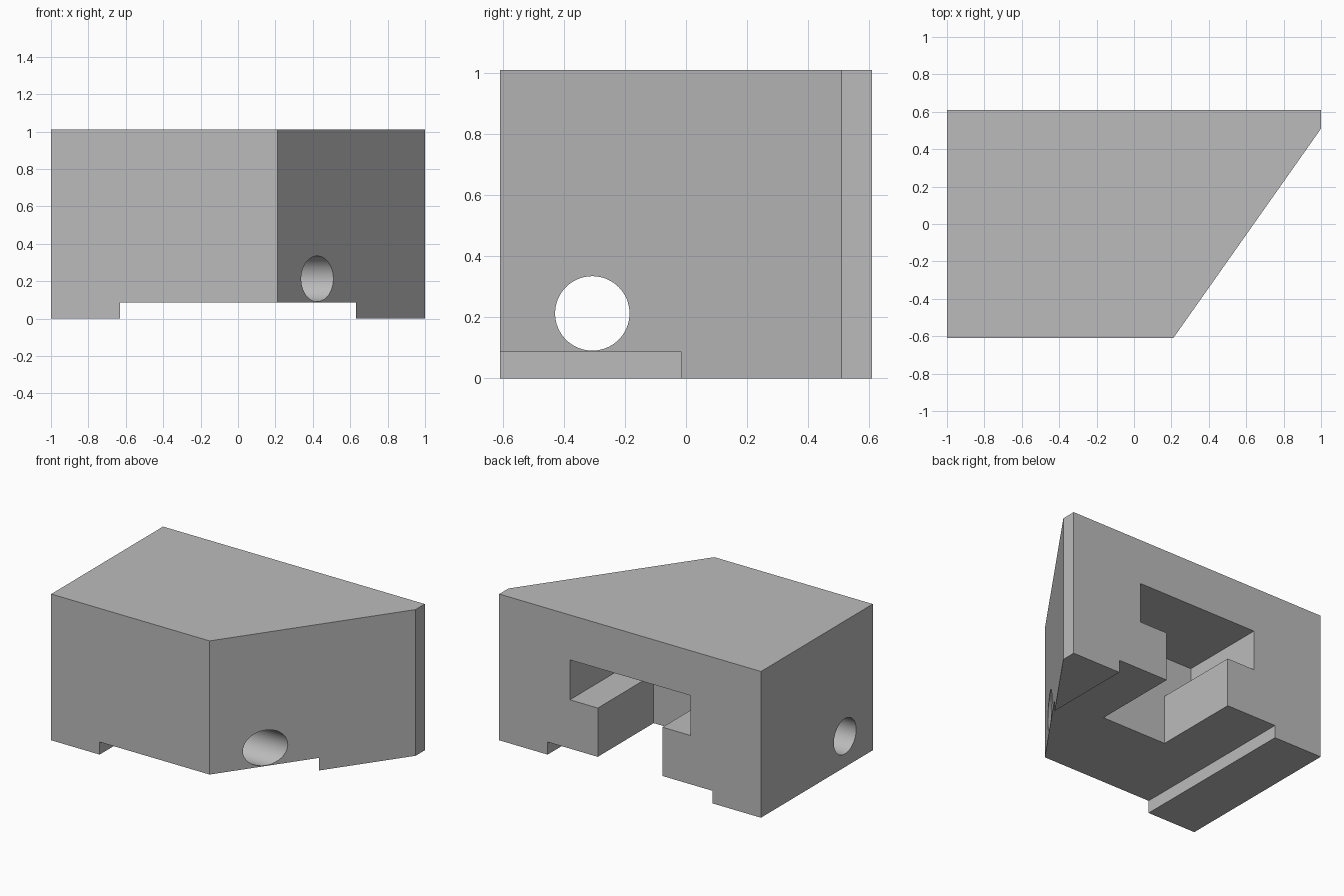
import bpy, bmesh, math
from mathutils import Matrix, Vector

if "Cube" in bpy.data.objects:
    bpy.data.objects.remove(bpy.data.objects["Cube"])

grey = bpy.data.materials.new("plain grey")
grey.use_nodes = True
colour = (0.5, 0.5, 0.5, 1)
grey.diffuse_color = colour
grey.node_tree.nodes["Principled BSDF"].inputs["Base Color"].default_value = colour


def prism(name, points, depth):
    """Extrude a closed outline of 3D points along the depth vector."""
    bm = bmesh.new()
    face = bm.faces.new([bm.verts.new(p) for p in points])
    out = bmesh.ops.extrude_face_region(bm, geom=[face])
    moved = [v for v in out["geom"] if isinstance(v, bmesh.types.BMVert)]
    bmesh.ops.translate(bm, verts=moved, vec=Vector(depth))
    bmesh.ops.recalc_face_normals(bm, faces=bm.faces)
    mesh = bpy.data.meshes.new(name)
    bm.to_mesh(mesh)
    bm.free()
    mesh.materials.append(grey)
    obj = bpy.data.objects.new(name, mesh)
    bpy.context.collection.objects.link(obj)
    return obj


def cut(target, cutter):
    """Subtract the cutter from the target, then discard the cutter."""
    cutter.hide_render = True
    mod = target.modifiers.new(cutter.name, "BOOLEAN")
    mod.operation = "DIFFERENCE"
    mod.solver = "EXACT"
    mod.object = cutter
    bpy.context.view_layer.objects.active = target
    bpy.ops.object.modifier_apply(modifier=mod.name)
    bpy.data.objects.remove(cutter)


# Block with a slanted right side
half_y, height, channel_top = 0.61, 1.01, 0.087
outline = [(-1, -half_y), (0.21, -half_y), (1, 0.51), (1, half_y), (-1, half_y)]
block = prism("slanted_block", [(x, y, 0) for x, y in outline], (0, 0, height))

# Shallow channel along the underside
w = 0.63
section = [(-w, -1), (w, -1), (w, channel_top), (-w, channel_top)]
cut(block, prism("channel_cutter", [(x, -1, z) for x, z in section], (0, 2, 0)))

# T-shaped slot, open at the back and below, ending halfway
half = [(0.247, -0.5), (0.247, 0.424), (0.46, 0.424), (0.46, 0.70)]
section = half + [(-x, z) for x, z in reversed(half)]
cut(block, prism("t_slot_cutter", [(x, 0, z) for x, z in section], (0, 1, 0)))

# Round hole from side to side
radius, sides = 0.122, 64
ring = [(-2, -0.307 + radius * math.cos(a), 0.213 + radius * math.sin(a))
        for a in (math.tau * i / sides for i in range(sides))]
cut(block, prism("hole_cutter", ring, (4, 0, 0)))

# Smooth the hole wall while keeping the edges sharp
bpy.ops.object.select_all(action="DESELECT")
block.select_set(True)
bpy.context.view_layer.objects.active = block
bpy.ops.object.shade_smooth_by_angle(angle=math.radians(30))
